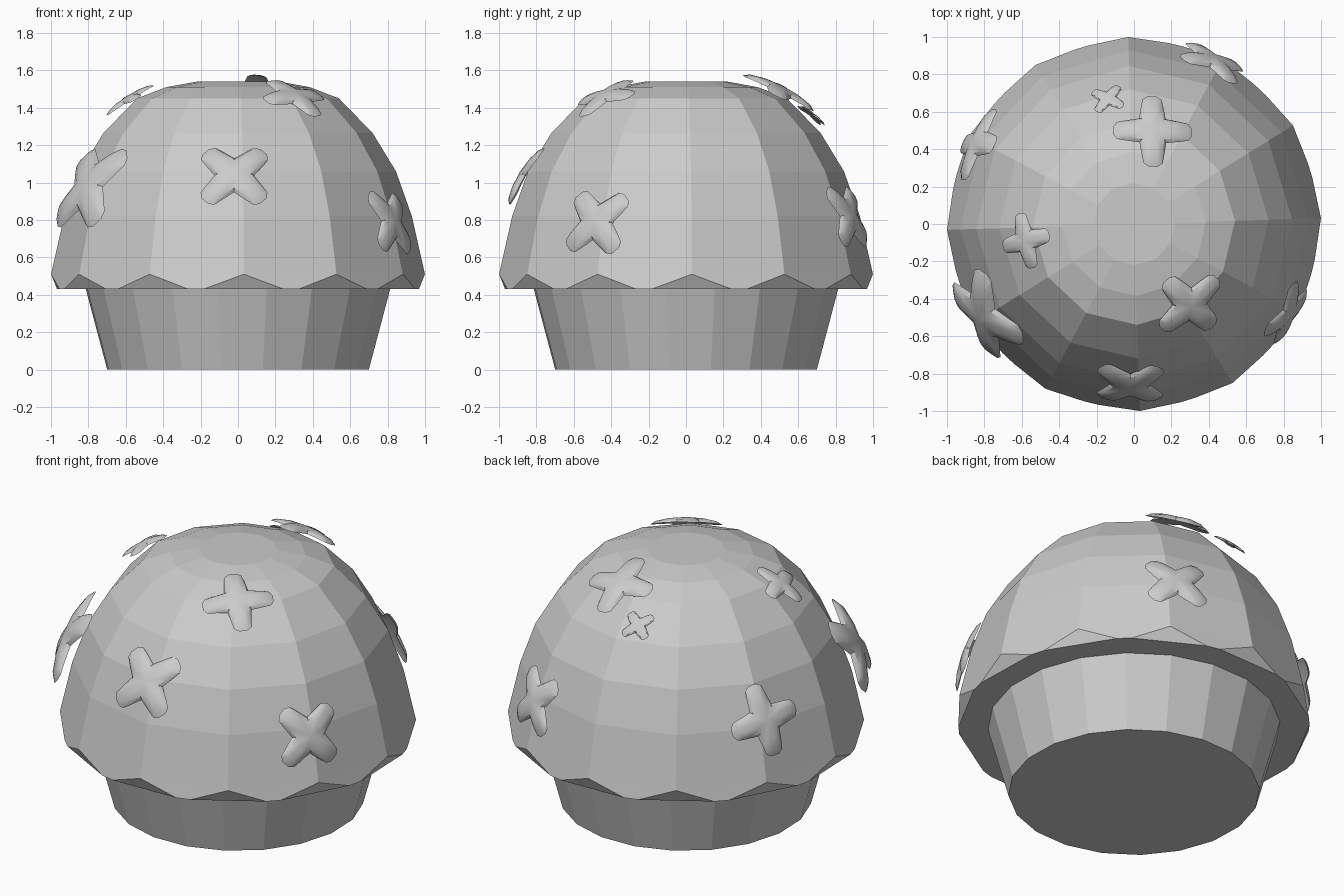
import bpy
import bmesh
from math import sin, cos, radians
from mathutils import Vector, Matrix

cube = bpy.data.objects.get("Cube")
if cube:
    bpy.data.objects.remove(cube, do_unlink=True)

grey = bpy.data.materials.new("plain_grey")
grey.use_nodes = True
colour = (0.6, 0.6, 0.6, 1)
grey.diffuse_color = colour
grey.node_tree.nodes["Principled BSDF"].inputs["Base Color"].default_value = colour


def finish(name, bm):
    bmesh.ops.recalc_face_normals(bm, faces=bm.faces)
    mesh = bpy.data.meshes.new(name)
    bm.to_mesh(mesh)
    bm.free()
    mesh.materials.append(grey)
    obj = bpy.data.objects.new(name, mesh)
    bpy.context.collection.objects.link(obj)
    return obj


def ring(bm, radius, z, angles):
    return [bm.verts.new((radius * cos(radians(a)), radius * sin(radians(a)), z)) for a in angles]


def bridge(bm, low, high):
    n = len(low)
    for i in range(n):
        j = (i + 1) % n
        bm.faces.new((low[i], low[j], high[j], high[i]))


# Tapered cup
bm = bmesh.new()
cup_angles = [10.8 + 18 * i for i in range(20)]
low = ring(bm, 0.705, 0, cup_angles)
high = ring(bm, 0.82, 0.43, cup_angles)
bridge(bm, low, high)
bm.faces.new(low)
bm.faces.new(high)
finish("cup_base", bm)

# Twelve-sided dome with clipped lower corners
bm = bmesh.new()
SIDES, TURN = 12, 1.8
corners = [TURN + 30 * i for i in range(SIDES)]
profile = [(1.0, 0.51), (0.93, 0.82), (0.845, 1.06), (0.72, 1.265),
           (0.54, 1.45), (0.385, 1.51), (0.22, 1.54)]
rings = [ring(bm, r, z, corners) for r, z in profile]
for a, b in zip(rings, rings[1:]):
    bridge(bm, a, b)
bm.faces.new(rings[-1])
rim = ring(bm, 0.985, 0.43, [c + d for c in corners for d in (12.6, 17.4)])
for i in range(SIDES):
    j = (i + 1) % SIDES
    bm.faces.new((rings[0][i], rim[2 * i], rim[2 * i + 1], rings[0][j]))
    bm.faces.new((rings[0][i], rim[2 * i - 1], rim[2 * i]))
bm.faces.new(rim)
finish("dome_top", bm)

# Rounded cross outline, one arm repeated four times
ARM = [(0.72, -0.28), (0.91, -0.24), (1, -0.11), (1, 0.11), (0.91, 0.24), (0.72, 0.28), (0.34, 0.34)]
OUTLINE = [Matrix.Rotation(radians(90 * k), 2) @ Vector(p) for k in range(4) for p in ARM]


def cross(name, centre, size, turn):
    """Thin domed cross facing away from the middle of the dome."""
    bm = bmesh.new()

    def loop(scale, rise):
        return [bm.verts.new((p.x * size * scale, p.y * size * scale,
                              rise * size - 0.3 * (p.length * size * scale) ** 2)) for p in OUTLINE]

    edge = loop(1, 0)
    n = len(edge)
    for rise in (0.15, 0.03):
        outer = loop(0.85, rise * 0.5)
        inner = loop(0.5, rise * 0.85)
        tip = bm.verts.new((0, 0, rise * size))
        bridge(bm, edge, outer)
        bridge(bm, outer, inner)
        for i in range(n):
            bm.faces.new((inner[i], inner[(i + 1) % n], tip))
    obj = finish(name, bm)
    pos = Vector(centre)
    out = (pos - Vector((0, 0, 0.5))).normalized()
    side = Vector((0, 0, 1)).cross(out).normalized()
    up = out.cross(side)
    frame = Matrix((side, up, out)).transposed().to_4x4()
    obj.matrix_world = Matrix.Translation(pos) @ frame @ Matrix.Rotation(radians(turn), 4, "Z")
    bpy.ops.object.select_all(action="DESELECT")
    obj.select_set(True)
    bpy.context.view_layer.objects.active = obj
    bpy.ops.object.shade_smooth_by_angle(angle=radians(30))


# Scattered crosses: position, size, turn
cross("front_cross", (-0.02, -0.86, 1.04), 0.22, 45)
cross("front_right_cross", (-0.80, -0.49, 0.98), 0.29, 45)
cross("front_left_cross", (0.82, -0.48, 0.79), 0.21, 42)
cross("upper_front_cross", (0.30, -0.43, 1.46), 0.20, 9)
cross("upper_back_cross", (0.10, 0.50, 1.49), 0.21, 11)
cross("small_back_cross", (-0.14, 0.67, 1.36), 0.10, 45)
cross("upper_right_cross", (-0.58, -0.09, 1.445), 0.15, 5)
cross("back_right_cross", (-0.84, 0.43, 0.87), 0.21, 10)
cross("back_left_cross", (0.42, 0.87, 0.82), 0.21, 45)
